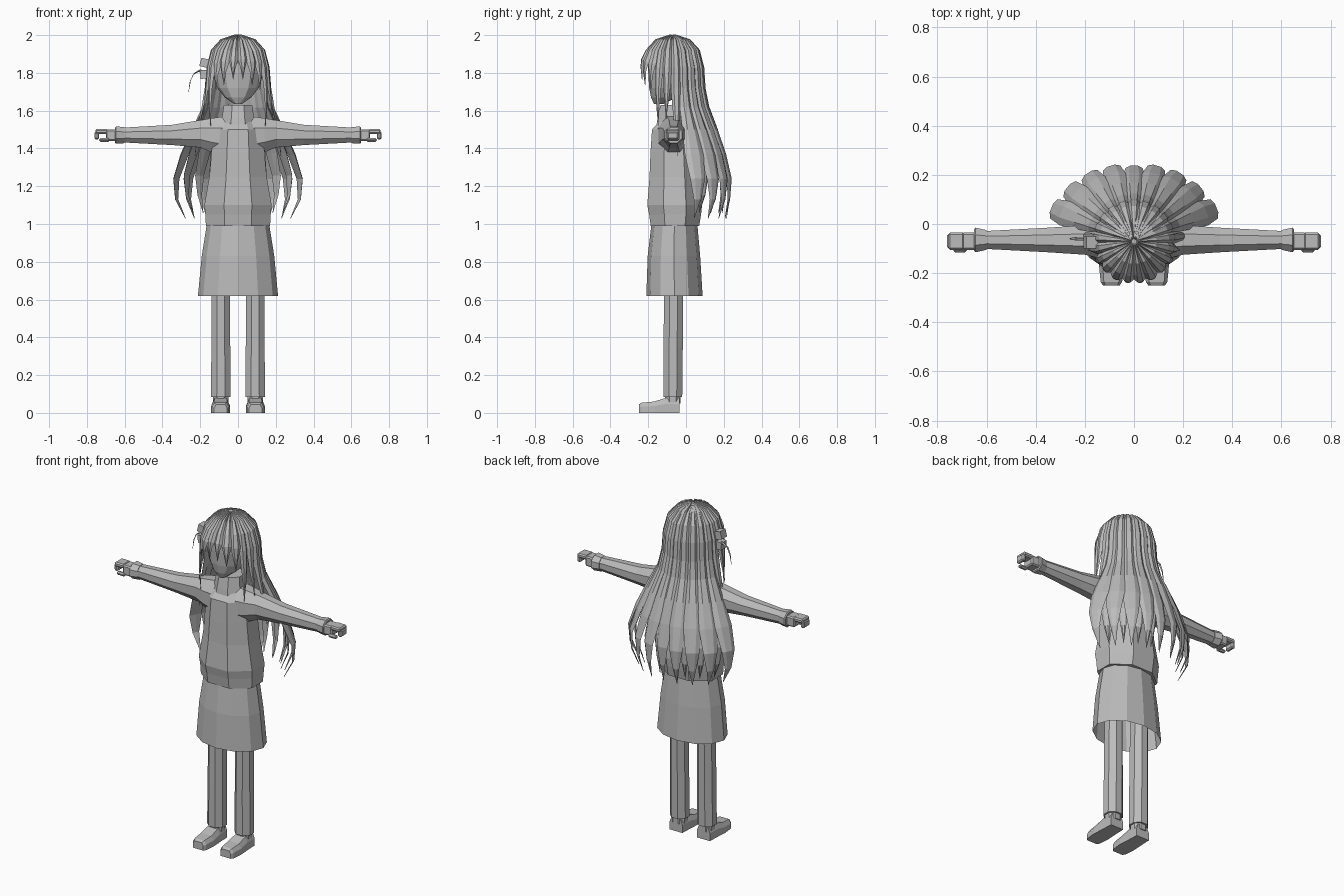
import bpy, bmesh, math
from mathutils import Vector, Matrix

if "Cube" in bpy.data.objects:
    bpy.data.objects.remove(bpy.data.objects["Cube"])

grey = bpy.data.materials.new("plain_grey")
grey.diffuse_color = (0.5, 0.5, 0.5, 1)
grey.use_nodes = True
grey.node_tree.nodes["Principled BSDF"].inputs["Base Color"].default_value = grey.diffuse_color
CY = -0.07  # depth of the body's centre line


def finish(name, bm):
    bmesh.ops.recalc_face_normals(bm, faces=bm.faces)
    me = bpy.data.meshes.new(name)
    bm.to_mesh(me)
    bm.free()
    me.materials.append(grey)
    ob = bpy.data.objects.new(name, me)
    bpy.context.collection.objects.link(ob)
    return ob


def loft(name, rings, caps=(True, True)):
    """Skin a list of equal-length point rings."""
    bm = bmesh.new()
    vs = [[bm.verts.new(p) for p in r] for r in rings]
    n = len(vs[0])
    for a, b in zip(vs, vs[1:]):
        for i in range(n):
            j = (i + 1) % n
            bm.faces.new((a[i], a[j], b[j], b[i]))
    if caps[0]:
        bm.faces.new(vs[0])
    if caps[1]:
        bm.faces.new(vs[-1])
    return finish(name, bm)


def unit_ring(n, half):
    """Polygon touching the unit square; half turns it by half a side."""
    k = 1 / math.cos(math.pi / n) if half else 1
    off = 0.5 if half else 0
    return [(k * math.sin(2 * math.pi * (i + off) / n),
             -k * math.cos(2 * math.pi * (i + off) / n)) for i in range(n)]


def upright(rows, n, half=True):
    """Rows of (z, front y, back y, half width)."""
    return [[(u * hx, (f + b) / 2 + v * (b - f) / 2, z)
             for u, v in unit_ring(n, half)] for z, f, b, hx in rows]


def box(name, lo, hi, tilt=0, bevel=0.0):
    bm = bmesh.new()
    c = (Vector(lo) + Vector(hi)) / 2
    s = Vector(hi) - Vector(lo)
    bmesh.ops.create_cube(bm, size=1, matrix=Matrix.Translation(c)
                          @ Matrix.Rotation(tilt, 4, 'Y') @ Matrix.Diagonal((*s, 1)))
    if bevel:
        bmesh.ops.bevel(bm, geom=bm.edges[:], offset=bevel, segments=1, affect='EDGES')
    return finish(name, bm)


# Head, neck and clothes
loft("head", upright([
    (1.635, -0.17, -0.12, 0.02), (1.67, -0.185, -0.05, 0.07), (1.72, -0.195, 0.02, 0.11),
    (1.8, -0.2, 0.05, 0.135), (1.9, -0.2, 0.06, 0.128), (1.96, -0.155, 0.015, 0.08),
    (1.985, -0.1, -0.04, 0.03)], 12, False))
loft("collar", upright([
    (1.5, -0.16, 0.03, 0.1), (1.56, -0.15, 0.01, 0.085), (1.63, -0.135, 0.0, 0.075)], 8))
loft("sweater", upright([
    (0.99, -0.187, 0.07, 0.17), (1.05, -0.195, 0.08, 0.173), (1.1, -0.205, 0.085, 0.178),
    (1.25, -0.193, 0.07, 0.152), (1.38, -0.188, 0.06, 0.14), (1.5, -0.18, 0.05, 0.13),
    (1.555, -0.13, 0.02, 0.1)], 8))
loft("skirt", upright([
    (1.0, -0.183, 0.06, 0.165), (0.83, -0.203, 0.075, 0.192), (0.62, -0.21, 0.088, 0.212)],
    12, False), caps=(True, False))

for s, side in ((-1, "right"), (1, "left")):
    # Sleeve rows: x, bottom z, top z, half depth
    def along(rows, n=8):
        return [[(s * x, -0.065 + u * hy, (lo + hi) / 2 + v * (hi - lo) / 2)
                 for u, v in unit_ring(n, True)] for x, lo, hi, hy in rows]
    loft(side + "_sleeve", along([
        (0.07, 1.36, 1.57, 0.085), (0.14, 1.38, 1.56, 0.075), (0.2, 1.405, 1.55, 0.06),
        (0.35, 1.418, 1.525, 0.05), (0.61, 1.432, 1.51, 0.036)]))
    loft(side + "_cuff", along([
        (0.6, 1.428, 1.512, 0.04), (0.645, 1.425, 1.517, 0.05), (0.65, 1.43, 1.51, 0.045)]))

    # Hand curled round a gap
    for part, x0, x1, y0, y1, z0, z1 in (
            ("palm", 0.64, 0.7, -0.105, -0.035, 1.44, 1.5),
            ("fingers", 0.69, 0.755, -0.105, -0.035, 1.477, 1.503),
            ("fingertips", 0.735, 0.76, -0.1, -0.04, 1.448, 1.49),
            ("thumb", 0.68, 0.735, -0.115, -0.09, 1.435, 1.455)):
        xs = sorted((s * x0, s * x1))
        box(side + "_" + part, (xs[0], y0, z0), (xs[1], y1, z1), bevel=0.007)

    # Leg, ankle and shoe
    def leg_rings(rows):
        return [[(x + s * 0.091, y, z) for x, y, z in r] for r in upright(rows, 8)]
    loft(side + "_leg", leg_rings([
        (0.085, -0.12, -0.02, 0.052), (0.35, -0.119, -0.017, 0.05), (0.75, -0.115, -0.015, 0.047)]))
    loft(side + "_ankle", leg_rings([(0.05, -0.112, -0.03, 0.042), (0.09, -0.112, -0.03, 0.042)]))
    # Shoe rows: y, top z, half width
    loft(side + "_shoe", [[(s * 0.092 + u * w, y, z) for u, z in (
        (-1, 0.0), (1, 0.0), (1, h * 0.6), (0.7, h), (-0.7, h), (-1, h * 0.6))]
        for y, h, w in ((-0.25, 0.045, 0.034), (-0.235, 0.054, 0.044), (-0.17, 0.06, 0.05),
                        (-0.11, 0.078, 0.046), (-0.035, 0.078, 0.043))])


def strand(name, angle, prof, spread=0.17, tip=3, t=0.012):
    """Tapered lock; prof is (radius, z) from crown to tip, angle 0 is the back."""
    a = math.radians(angle)
    out = Vector((math.sin(a), math.cos(a), 0))
    across = Vector((math.cos(a), -math.sin(a), 0))
    rings, n = [], len(prof)
    for i, (r, z) in enumerate(prof):
        p, q = prof[max(i - 1, 0)], prof[min(i + 1, n - 1)]
        nor = (out * (p[1] - q[1]) + Vector((0, 0, q[0] - p[0]))).normalized()
        k = min(1, (n - 1 - i) / tip + 0.02)
        w, d = r * spread * k, t * max(k, 0.15)
        c = Vector((0, CY, z)) + out * r
        rings.append([c + across * w * u + nor * d * v for u, v in (
            (-1, -1), (-0.45, 0.3), (0.45, 0.3), (1, -1), (0, -1.3))])
    return loft(name, rings)


CROWN = [(0.015, 2.0), (0.09, 1.975), (0.14, 1.92)]
BACK = CROWN + [(0.163, 1.83), (0.17, 1.72), (0.19, 1.62), (0.235, 1.5), (0.275, 1.37)]

# Long back hair, wider and more curled toward the sides
for i, ang in enumerate((0, 17, 34, 51, 68)):
    f = i / 4
    long = BACK + [(0.305, 1.24), (0.3, 1.13), (0.285 - 0.03 * f, 1.03)]
    long = [(r * (1 + 0.18 * f * max(0, min(1, (1.65 - z) / 0.35))), z) for r, z in long]
    for s in {1, -1} if ang else {1}:
        strand("back_lock", s * ang, long)
        # Under layer filling the gaps
        under = [(r * 0.93, z + 0.05 * max(0, 1.6 - z)) for r, z in long]
        if ang < 60:
            strand("under_lock", s * (ang + 8.5), under, spread=0.15)

# Side locks, face locks and fringe
SIDE = CROWN + [(0.163, 1.83), (0.172, 1.72)]
for s in (-1, 1):
    strand("side_lock", s * 84, SIDE + [(0.19, 1.62), (0.215, 1.5), (0.23, 1.36)], 0.16)
    strand("side_lock", s * 101, SIDE + [(0.18, 1.64), (0.19, 1.55)], 0.16)
    strand("face_lock", s * 118, SIDE + [(0.172, 1.62), (0.165, 1.52)], 0.15)
    strand("fringe", s * 135, CROWN + [(0.165, 1.85), (0.17, 1.79), (0.165, 1.71)], 0.17, 2)
    strand("fringe", s * 153, CROWN + [(0.167, 1.86), (0.172, 1.81), (0.165, 1.735)], 0.17, 2)
    strand("fringe", s * 171, CROWN + [(0.165, 1.87), (0.17, 1.83), (0.165, 1.765)], 0.15, 2)

# Hair ornament: two cubes with a loose curl
box("upper_bead", (-0.2, -0.1, 1.83), (-0.15, -0.05, 1.875), 0.25)
box("lower_bead", (-0.2, -0.1, 1.77), (-0.15, -0.05, 1.815), -0.1)
curl = [(-0.17, 1.8, 0.006), (-0.205, 1.812, 0.007), (-0.235, 1.795, 0.007),
        (-0.253, 1.755, 0.005), (-0.262, 1.695, 0.001)]
loft("loose_curl", [[(x + u * w * 0.7, -0.06 + v * w, z + u * w)
                     for u, v in ((-1, 0), (0, -1), (1, 0), (0, 1))] for x, z, w in curl])
